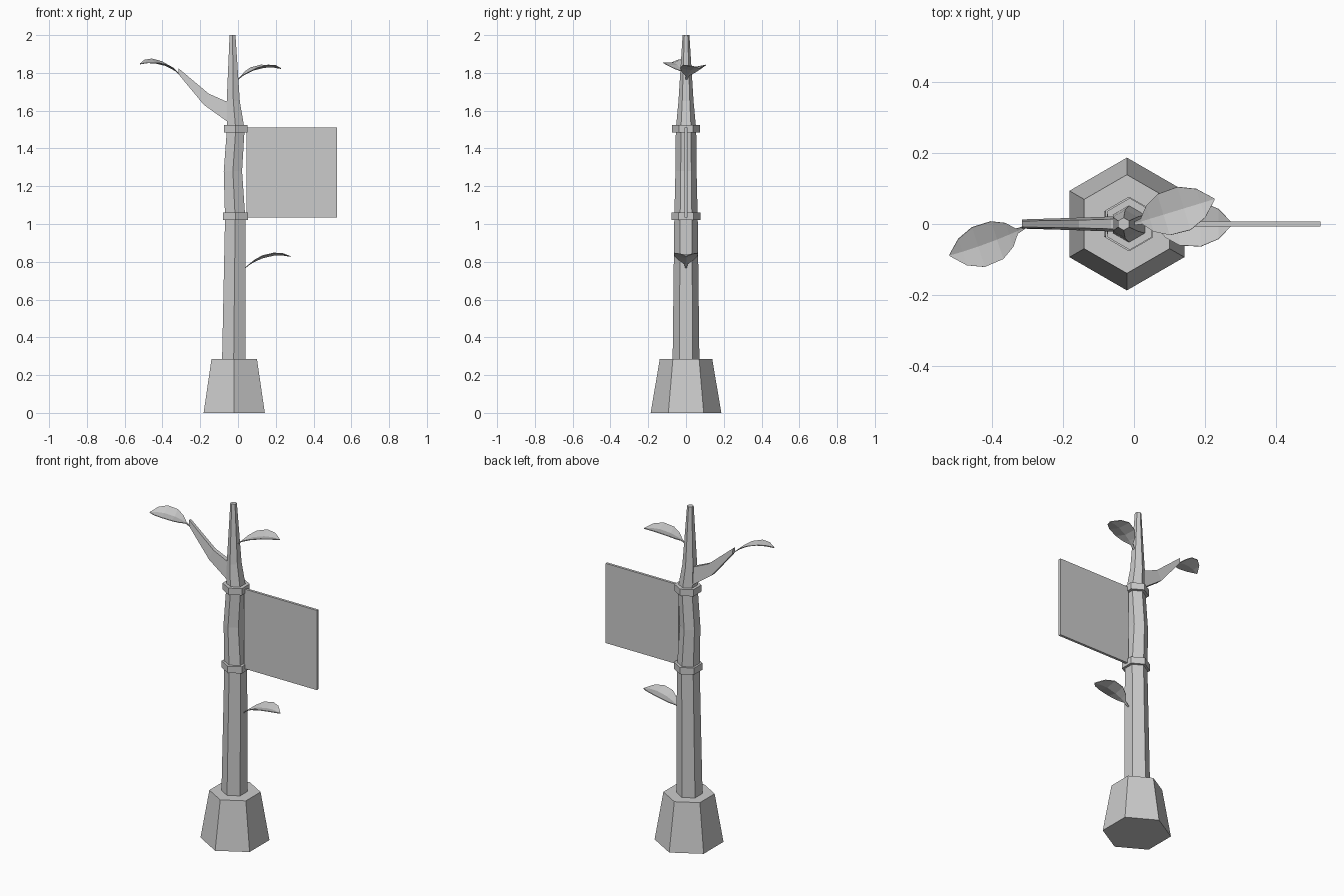
import bpy
import math

if "Cube" in bpy.data.objects:
    bpy.data.objects.remove(bpy.data.objects["Cube"], do_unlink=True)

grey = bpy.data.materials.new("light grey")
grey.use_nodes = True
grey.diffuse_color = (0.6, 0.6, 0.6, 1)
bsdf = grey.node_tree.nodes["Principled BSDF"]
bsdf.inputs["Base Color"].default_value = grey.diffuse_color
bsdf.inputs["Roughness"].default_value = 0.9


def make(name, verts, faces):
    mesh = bpy.data.meshes.new(name)
    mesh.from_pydata(verts, [], faces)
    mesh.materials.append(grey)
    obj = bpy.data.objects.new(name, mesh)
    bpy.context.collection.objects.link(obj)
    return obj


def loft(name, rings):
    """Closed solid through equal-sized rings of points."""
    n = len(rings[0])
    verts = [p for ring in rings for p in ring]
    faces = [(k * n + i, k * n + (i + 1) % n, (k + 1) * n + (i + 1) % n, (k + 1) * n + i)
             for k in range(len(rings) - 1) for i in range(n)]
    faces += [tuple(reversed(range(n))), tuple(range(len(verts) - n, len(verts)))]
    return make(name, verts, faces)


def hexagon(x, z, r):
    """Level six-sided ring with corners pointing front and back."""
    angles = [math.radians(30 + 60 * i) for i in range(6)]
    return [(x + r * math.cos(a), r * math.sin(a), z) for a in angles]


# Planter and gently bent trunk
loft("planter", [hexagon(-0.02, 0, 0.187), hexagon(-0.02, 0.285, 0.139)])
trunk = [(-0.023, 0.27, 0.071), (-0.015, 1.03, 0.062), (-0.027, 1.28, 0.056),
         (-0.012, 1.5, 0.054), (-0.025, 1.65, 0.04), (-0.029, 2.0, 0.018)]
loft("trunk", [hexagon(*ring) for ring in trunk])

# Collars that hold the sign panel
for name, x, z, r in (("lower_collar", -0.014, 1.02, 0.077),
                      ("upper_collar", -0.012, 1.485, 0.073)):
    loft(name, [hexagon(x, z, r), hexagon(x, z + 0.04, r)])

# Sign panel
bpy.ops.mesh.primitive_cube_add(size=1, location=(0.285, 0, 1.273))
panel = bpy.context.object
panel.name = "sign_panel"
panel.scale = (0.48, 0.015, 0.475)
panel.data.materials.append(grey)

# Side branch: x and z of its lower and upper edge, then half width
branch = [(-0.03, 1.525, -0.03, 1.645, 0.022), (-0.065, 1.548, -0.065, 1.65, 0.021),
          (-0.18, 1.63, -0.155, 1.69, 0.017), (-0.315, 1.793, -0.316, 1.825, 0.013)]
loft("side_branch", [[(x0, -w, z0), (x0, w, z0), (x1, w * 0.65, z1), (x1, -w * 0.65, z1)]
                     for x0, z0, x1, z1, w in branch])

# Leaves: distance along the rib, rib height, half width
rib = [(0, 0, 0.004), (0.025, 0.02, 0.008), (0.05, 0.034, 0.038), (0.09, 0.052, 0.06),
       (0.15, 0.066, 0.063), (0.2, 0.067, 0.042), (0.24, 0.06, 0.002)]


def leaf(name, location, heading, roll=0, scale=1):
    verts, faces = [], []
    for s, z, w in rib:
        lift = z + 0.2 * w
        verts += [(s, -w, lift), (s, 0, z), (s, w, lift)]
    for k in range(0, 3 * (len(rib) - 1), 3):
        faces += [(k + i, k + i + 3, k + i + 4, k + i + 1) for i in (0, 1)]
    obj = make(name, verts, faces)
    obj.location = location
    obj.rotation_euler = (roll, 0, math.radians(heading))
    obj.scale = (scale,) * 3
    solid = obj.modifiers.new("thickness", "SOLIDIFY")
    solid.thickness = 0.004
    return obj


leaf("lower_leaf", (0.038, 0, 0.77), 0)
leaf("upper_leaf", (-0.003, 0, 1.765), 17)
leaf("branch_leaf", (-0.308, -0.01, 1.793), 198, -0.17, 0.94)
